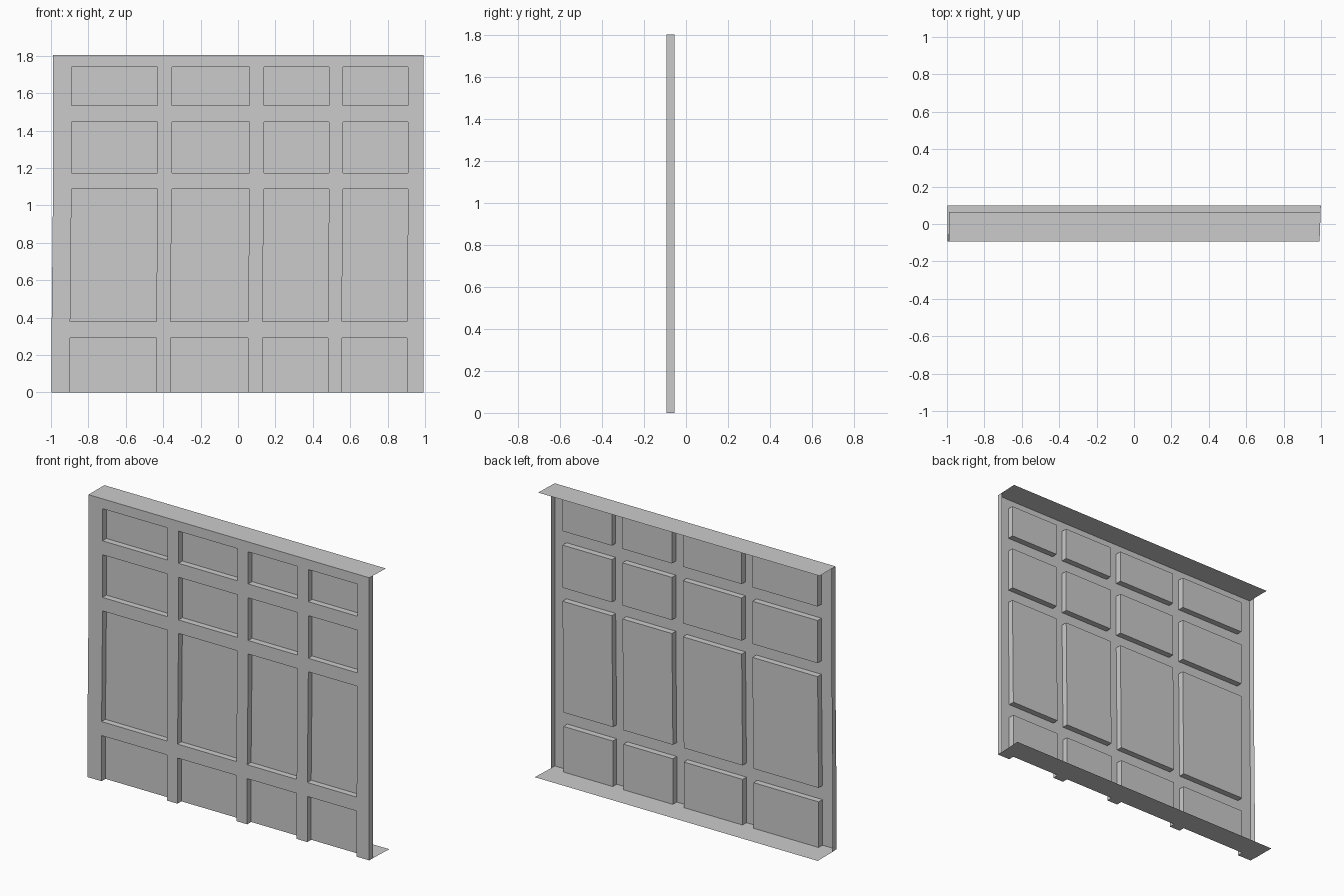
import bpy, bmesh

if "Cube" in bpy.data.objects:
    bpy.data.objects.remove(bpy.data.objects["Cube"])

FRONT, BACK = -0.094, -0.055
TOP_REAR, FLOOR_REAR = 0.065, 0.098
# stile / panel boundaries, left to right, and rail / panel boundaries, bottom to top
XS = [-0.989, -0.89, -0.43, -0.354, 0.061, 0.138, 0.487, 0.562, 0.91, 0.992]
ZS = [0, 0.291, 0.38, 1.088, 1.174, 1.446, 1.535, 1.74, 1.803]


def px(x, z):
    """The lower part of the wall leans slightly left, except at its right edge."""
    t = min(1, max(0, (1.088 - z) / (1.088 - 0.38)))
    return x - 0.007 * t * (x < 0.95)


def make_object(name, faces):
    bm = bmesh.new()
    for f in faces:
        bm.faces.new([bm.verts.new(p) for p in f])
    bmesh.ops.remove_doubles(bm, verts=bm.verts, dist=1e-5)
    me = bpy.data.meshes.new(name)
    bm.to_mesh(me)
    bm.free()
    ob = bpy.data.objects.new(name, me)
    bpy.context.collection.objects.link(ob)
    return ob


frame, panels, reveals = [], [], []
for i in range(len(XS) - 1):
    for j in range(len(ZS) - 1):
        cs = [(px(XS[a], ZS[b]), ZS[b]) for a, b in
              ((i, j), (i + 1, j), (i + 1, j + 1), (i, j + 1))]
        if i % 2 and j % 2 == 0:
            # recessed panel with its reveals; the bottom row is open at the floor
            if j == 6 or j in (0, 2, 4):
                panels.append([(x, BACK, z) for x, z in cs])
            for k in range(4):
                if j == 0 and k == 0:
                    continue
                (x0, z0), (x1, z1) = cs[k], cs[(k + 1) % 4]
                reveals.append([(x0, FRONT, z0), (x1, FRONT, z1),
                                (x1, BACK, z1), (x0, BACK, z0)])
        else:
            frame.append([(x, FRONT, z) for x, z in cs])

# side returns at both ends of the wall
sides = []
for x in (XS[0], XS[-1]):
    for z0, z1 in zip(ZS, ZS[1:]):
        q = [(px(x, z0), FRONT, z0), (px(x, z0), BACK, z0),
             (px(x, z1), BACK, z1), (px(x, z1), FRONT, z1)]
        sides.append(q if x > 0 else q[::-1])

make_object("panelled_wall", frame + panels + reveals)
make_object("side_returns", sides)

# top sheet
make_object("top_plate", [[(XS[0], FRONT, ZS[-1]), (XS[-1], FRONT, ZS[-1]),
                           (0.998, TOP_REAR, ZS[-1]), (XS[0], TOP_REAR, ZS[-1])]])

# bottom sheet, notched in front of the panels
floor = [[(-0.998, BACK, 0), (-0.998, FLOOR_REAR, 0),
          (0.999, FLOOR_REAR, 0), (XS[-1], BACK, 0)]]
for a, b in zip(XS[::2], XS[1::2]):
    a, b = px(a, 0), px(b, 0)
    floor.append([(a, FRONT, 0), (a, BACK, 0), (b, BACK, 0), (b, FRONT, 0)])
make_object("bottom_plate", floor)
